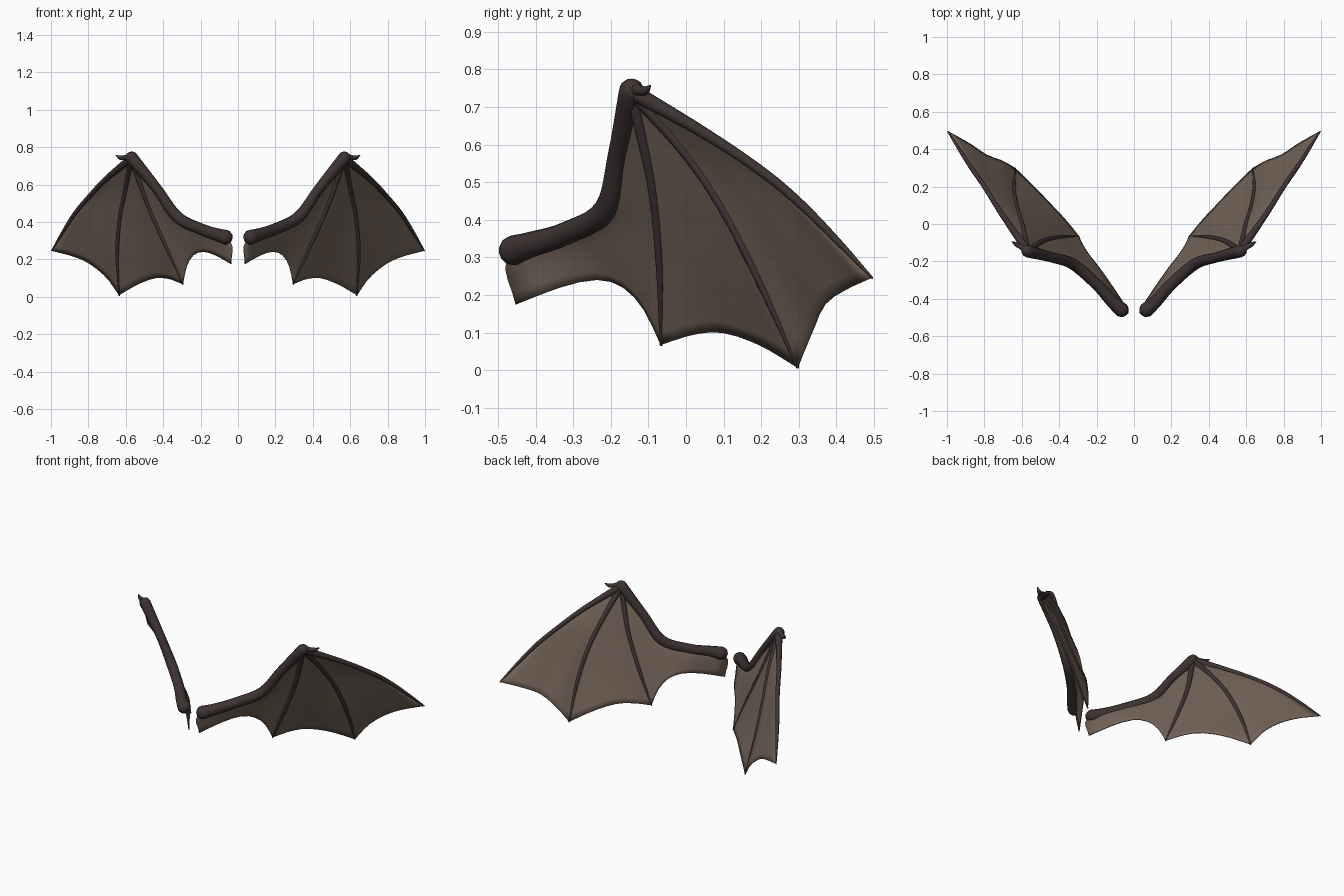
import bpy, bmesh, math
from mathutils import Vector

if "Cube" in bpy.data.objects:
    bpy.data.objects.remove(bpy.data.objects["Cube"])


def material(name, rgb):
    m = bpy.data.materials.new(name)
    m.diffuse_color = (*rgb, 1)
    m.use_nodes = True
    m.node_tree.nodes["Principled BSDF"].inputs["Base Color"].default_value = m.diffuse_color
    return m


BONE = material("dark bone brown", (0.047, 0.032, 0.032))
SKIN = material("membrane brown", (0.165, 0.12, 0.093))


def sample(pts, t):
    """Smooth spline through pts (any dimension), t from 0 to 1."""
    n = len(pts) - 1
    i = min(int(t * n), n - 1)
    u = t * n - i
    p1, p2 = Vector(pts[i]), Vector(pts[i + 1])
    p0 = Vector(pts[i - 1]) if i > 0 else 2 * p1 - p2
    p3 = Vector(pts[i + 2]) if i + 2 <= n else 2 * p2 - p1
    return 0.5 * (2 * p1 + (p2 - p0) * u + (2 * p0 - 5 * p1 + 4 * p2 - p3) * u * u
                  + (3 * p1 - p0 - 3 * p2 + p3) * u ** 3)


def finish(bm, name, mat, thickness=0):
    bmesh.ops.recalc_face_normals(bm, faces=bm.faces)
    me = bpy.data.meshes.new(name)
    bm.to_mesh(me)
    bm.free()
    me.materials.append(mat)
    ob = bpy.data.objects.new(name, me)
    bpy.context.collection.objects.link(ob)
    if thickness:
        sol = ob.modifiers.new("thickness", 'SOLIDIFY')
        sol.thickness, sol.offset = thickness, 0
    mir = ob.modifiers.new("other side", 'MIRROR')
    mir.use_mirror_merge = False
    bpy.ops.object.select_all(action='DESELECT')
    ob.select_set(True)
    bpy.context.view_layer.objects.active = ob
    bpy.ops.object.shade_smooth_by_angle(angle=math.radians(50))


def tube(name, pts, radii, steps=24, sides=12):
    """Tapered tube along a spline, closed by rounded ends."""
    path = [sample(pts, i / steps) for i in range(steps + 1)]
    rad = [max(0.002, sample([(r, 0) for r in radii], i / steps)[0])
           for i in range(steps + 1)]
    d0, d1 = (path[0] - path[1]).normalized(), (path[-1] - path[-2]).normalized()
    rings = []
    for a in (80, 60, 40, 20):
        c, s = math.cos(math.radians(a)), math.sin(math.radians(a))
        rings.append((path[0] + d0 * rad[0] * s, rad[0] * c))
    rings += list(zip(path, rad))
    for a in (20, 40, 60, 80):
        c, s = math.cos(math.radians(a)), math.sin(math.radians(a))
        rings.append((path[-1] + d1 * rad[-1] * s, rad[-1] * c))
    bm = bmesh.new()
    loops, side = [], None
    for i, (p, r) in enumerate(rings):
        d = (rings[min(i + 1, len(rings) - 1)][0] - rings[max(i - 1, 0)][0]).normalized()
        side = d.orthogonal() if side is None else side - d * side.dot(d)
        side.normalize()
        up = d.cross(side)
        loops.append([bm.verts.new(p + r * (side * math.cos(k * math.tau / sides)
                                            + up * math.sin(k * math.tau / sides)))
                      for k in range(sides)])
    for a, b in zip(loops, loops[1:]):
        for k in range(sides):
            j = (k + 1) % sides
            bm.faces.new((a[k], a[j], b[j], b[k]))
    bm.faces.new(loops[0])
    bm.faces.new(loops[-1])
    finish(bm, name, BONE)


# Guide lines of one wing
wrist = (0.568, -0.145, 0.742)
outer = [wrist, (0.705, 0.05, 0.63), (0.80, 0.2, 0.53), (0.87, 0.3, 0.447),
         (0.935, 0.4, 0.347), (0.996, 0.495, 0.246)]
middle = [wrist, (0.60, 0.0, 0.575), (0.63, 0.1, 0.425), (0.645, 0.2, 0.228),
          (0.635, 0.297, 0.008)]
inner = [wrist, (0.485, -0.092, 0.50), (0.39, -0.07, 0.28), (0.295, -0.066, 0.068)]
arm = [wrist, (0.435, -0.18, 0.58), (0.325, -0.215, 0.427), (0.2, -0.322, 0.363),
       (0.12, -0.41, 0.335), (0.068, -0.458, 0.319)]
root_rail = arm[:4] + [(0.045, -0.473, 0.30), (0.037, -0.452, 0.175)]

# Arm, fingers and thumb claw
tube("wing_arm", arm, (0.034, 0.027, 0.031, 0.031, 0.034, 0.04), steps=30)
tube("outer_finger", outer, (0.022, 0.015, 0.013, 0.012, 0.009, 0.003))
tube("middle_finger", middle, (0.018, 0.013, 0.012, 0.011, 0.004))
tube("inner_finger", inner, (0.018, 0.013, 0.011, 0.004))
tube("thumb_claw", [(0.575, -0.14, 0.748), (0.605, -0.122, 0.744),
                    (0.63, -0.108, 0.744), (0.652, -0.095, 0.757)],
     (0.022, 0.014, 0.012, 0.002), steps=12)

# Membrane panels: two rails from the wrist and a scalloped free edge
panels = [
    (outer, middle, [outer[-1], (0.88, 0.43, 0.216), (0.79, 0.37, 0.175),
                     (0.70, 0.335, 0.10), middle[-1]]),
    (middle, inner, [middle[-1], (0.535, 0.2, 0.066), (0.44, 0.10, 0.10),
                     (0.365, 0.02, 0.095), inner[-1]]),
    (inner, root_rail, [inner[-1], (0.275, -0.11, 0.16), (0.24, -0.165, 0.22),
                        (0.185, -0.235, 0.241), (0.115, -0.335, 0.22),
                        root_rail[-1]]),
]
ROWS, COLS = 20, 10
bm = bmesh.new()
for rail_a, rail_b, edge in panels:
    grid = []
    for i in range(ROWS + 1):
        t = 0.03 + 0.97 * i / ROWS
        a, b = sample(rail_a, t), sample(rail_b, t)
        row = []
        for j in range(COLS + 1):
            s = j / COLS
            pull = sample(edge, s) - Vector(edge[0]).lerp(Vector(edge[-1]), s)
            row.append(bm.verts.new(a.lerp(b, s) + pull * t ** 2))
        grid.append(row)
    for i in range(ROWS):
        for j in range(COLS):
            bm.faces.new((grid[i][j], grid[i][j + 1],
                          grid[i + 1][j + 1], grid[i + 1][j]))
bmesh.ops.remove_doubles(bm, verts=bm.verts, dist=0.0003)
finish(bm, "wing_membrane", SKIN, thickness=0.005)
